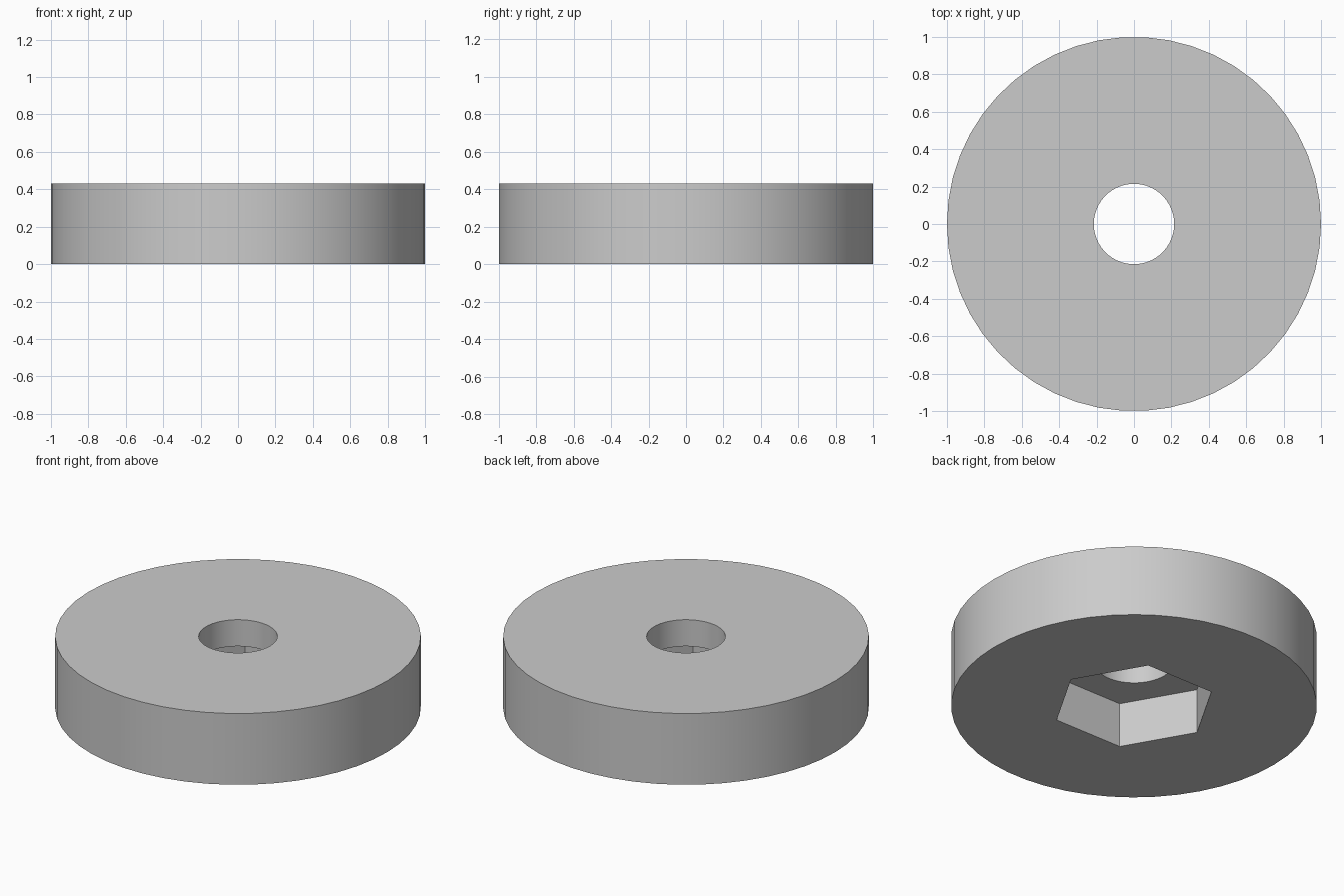
import bpy
from math import pi, radians

if "Cube" in bpy.data.objects:
    bpy.data.objects.remove(bpy.data.objects["Cube"], do_unlink=True)

HEIGHT = 0.43
POCKET_DEPTH = 0.27


def prism(name, sides, radius, z_low, z_high):
    """Upright prism with one corner on the x axis."""
    bpy.ops.mesh.primitive_cylinder_add(
        vertices=sides, radius=radius, depth=z_high - z_low,
        location=(0, 0, (z_low + z_high) / 2), rotation=(0, 0, pi / 2))
    obj = bpy.context.object
    obj.name = name
    bpy.ops.object.transform_apply(location=True, rotation=True, scale=True)
    return obj


def cut(target, cutter):
    """Subtract the cutter from the target and discard it."""
    cutter.hide_render = True
    mod = target.modifiers.new("cut", 'BOOLEAN')
    mod.operation = 'DIFFERENCE'
    mod.solver = 'EXACT'
    mod.object = cutter
    bpy.ops.object.select_all(action='DESELECT')
    target.select_set(True)
    bpy.context.view_layer.objects.active = target
    bpy.ops.object.modifier_apply(modifier=mod.name)
    bpy.data.objects.remove(cutter, do_unlink=True)


# Round body
disc = prism("round_knob", 50, 1.0, 0, HEIGHT)

# Hexagonal nut pocket in the underside, then the bolt hole right through
cut(disc, prism("nut_pocket_cutter", 6, 0.45, -0.1, POCKET_DEPTH))
cut(disc, prism("bolt_hole_cutter", 50, 0.215, -0.2, HEIGHT + 0.1))

# Grey finish
grey = bpy.data.materials.new("light_grey")
grey.use_nodes = True
colour = (0.6, 0.6, 0.6, 1)
grey.diffuse_color = colour
grey.node_tree.nodes["Principled BSDF"].inputs["Base Color"].default_value = colour
disc.data.materials.clear()
disc.data.materials.append(grey)

# Smooth round walls, crisp rims and pocket corners
bpy.ops.object.shade_smooth_by_angle(angle=radians(30))
